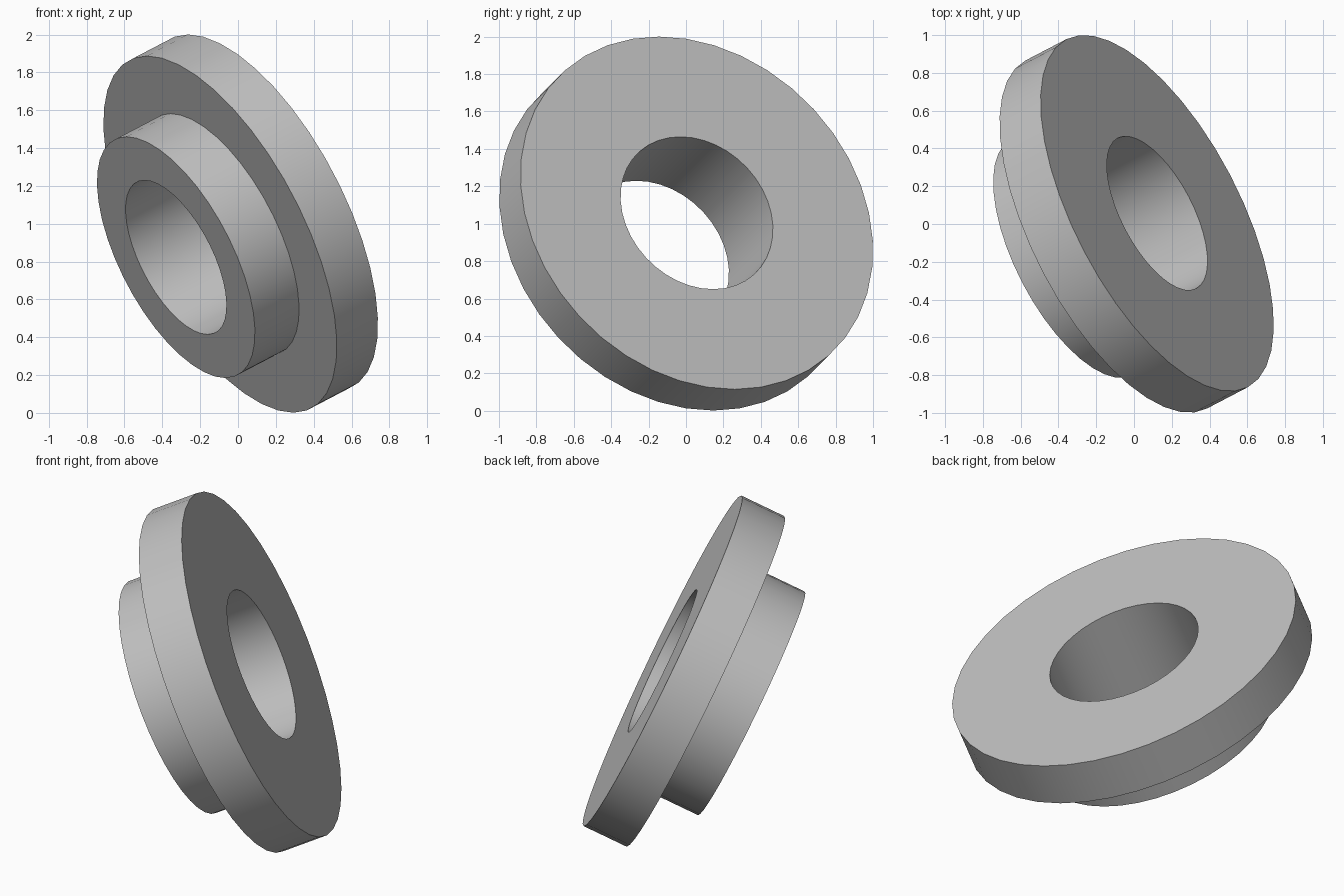
import bpy, bmesh, math
from mathutils import Vector

cube = bpy.data.objects.get("Cube")
if cube:
    bpy.data.objects.remove(cube, do_unlink=True)

SEGMENTS = 40
BORE_R, HUB_R, FLANGE_R = 0.449, 0.703, 1.039
HUB_LEN, FLANGE_LEN = 0.29, 0.27
AXIS = Vector((0.804, 0.42, 0.42)).normalized()    # from hub to flange
FLANGE_CENTRE = Vector((0.1225, 0.0575, 1.0575))   # middle of the outer flange face

# Plain grey metal
grey = bpy.data.materials.new("grey_metal")
grey.use_nodes = True
colour = (0.53, 0.53, 0.53, 1)
grey.diffuse_color = colour
grey.node_tree.nodes["Principled BSDF"].inputs["Base Color"].default_value = colour


def lathe(name, profile):
    """Turn a closed (radius, height) profile around local z."""
    bm = bmesh.new()
    verts = [bm.verts.new((r, 0, z)) for r, z in profile]
    edges = [bm.edges.new((a, b)) for a, b in zip(verts, verts[1:] + verts[:1])]
    bmesh.ops.spin(bm, geom=verts + edges, cent=(0, 0, 0), axis=(0, 0, 1),
                   angle=math.tau, steps=SEGMENTS)
    bmesh.ops.remove_doubles(bm, verts=bm.verts[:], dist=0.0001)
    bmesh.ops.recalc_face_normals(bm, faces=bm.faces[:])
    mesh = bpy.data.meshes.new(name)
    bm.to_mesh(mesh)
    bm.free()
    mesh.materials.append(grey)
    obj = bpy.data.objects.new(name, mesh)
    bpy.context.collection.objects.link(obj)
    return obj


# Hub and flange in one turned piece with a through bore; z = 0 is the outer flange face
shoulder, hub_end = -FLANGE_LEN, -FLANGE_LEN - HUB_LEN
bushing = lathe("flanged_bushing", [
    (BORE_R, 0), (FLANGE_R, 0), (FLANGE_R, shoulder),
    (HUB_R, shoulder), (HUB_R, hub_end), (BORE_R, hub_end)])

# Tilt onto its axis
bushing.rotation_mode = 'QUATERNION'
bushing.rotation_quaternion = AXIS.to_track_quat('Z', 'Y')
bushing.location = FLANGE_CENTRE

# Round walls smooth, rims sharp
bpy.ops.object.select_all(action='DESELECT')
bushing.select_set(True)
bpy.context.view_layer.objects.active = bushing
bpy.ops.object.shade_smooth_by_angle(angle=math.radians(30))
